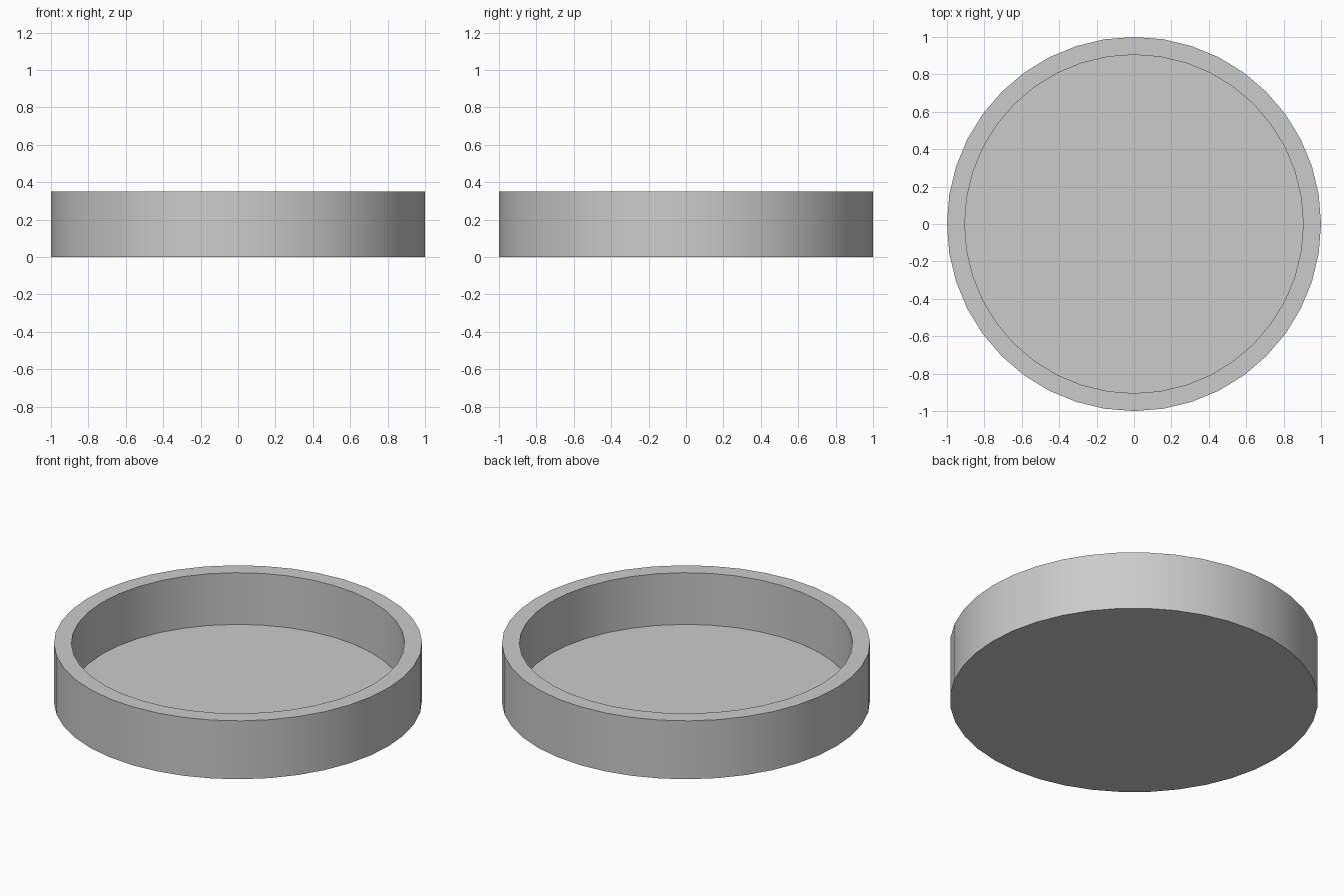
import bpy, bmesh
from math import radians

if "Cube" in bpy.data.objects:
    bpy.data.objects.remove(bpy.data.objects["Cube"])

SIDES = 40
R_OUT, R_IN = 1.0, 0.905
HEIGHT, FLOOR = 0.35, 0.04

# Round tray: solid disc, top face inset to a rim and sunk to the floor
bm = bmesh.new()
bmesh.ops.create_cone(bm, cap_ends=True, segments=SIDES,
                      radius1=R_OUT, radius2=R_OUT, depth=HEIGHT)
bmesh.ops.translate(bm, verts=bm.verts, vec=(0, 0, HEIGHT / 2))
top = max(bm.faces, key=lambda f: f.calc_center_median().z)


def extrude(face):
    new = bmesh.ops.extrude_discrete_faces(bm, faces=[face])["faces"][0]
    return new


# Rim
top = extrude(top)
for v in top.verts:
    v.co.x *= R_IN / R_OUT
    v.co.y *= R_IN / R_OUT

# Inner wall and floor
top = extrude(top)
for v in top.verts:
    v.co.z = FLOOR

bmesh.ops.remove_doubles(bm, verts=bm.verts, dist=1e-5)
bmesh.ops.recalc_face_normals(bm, faces=bm.faces)
mesh = bpy.data.meshes.new("round_tray")
bm.to_mesh(mesh)
bm.free()

tray = bpy.data.objects.new("round_tray", mesh)
bpy.context.collection.objects.link(tray)
bpy.context.view_layer.objects.active = tray
tray.select_set(True)
bpy.ops.object.shade_smooth_by_angle(angle=radians(30))
